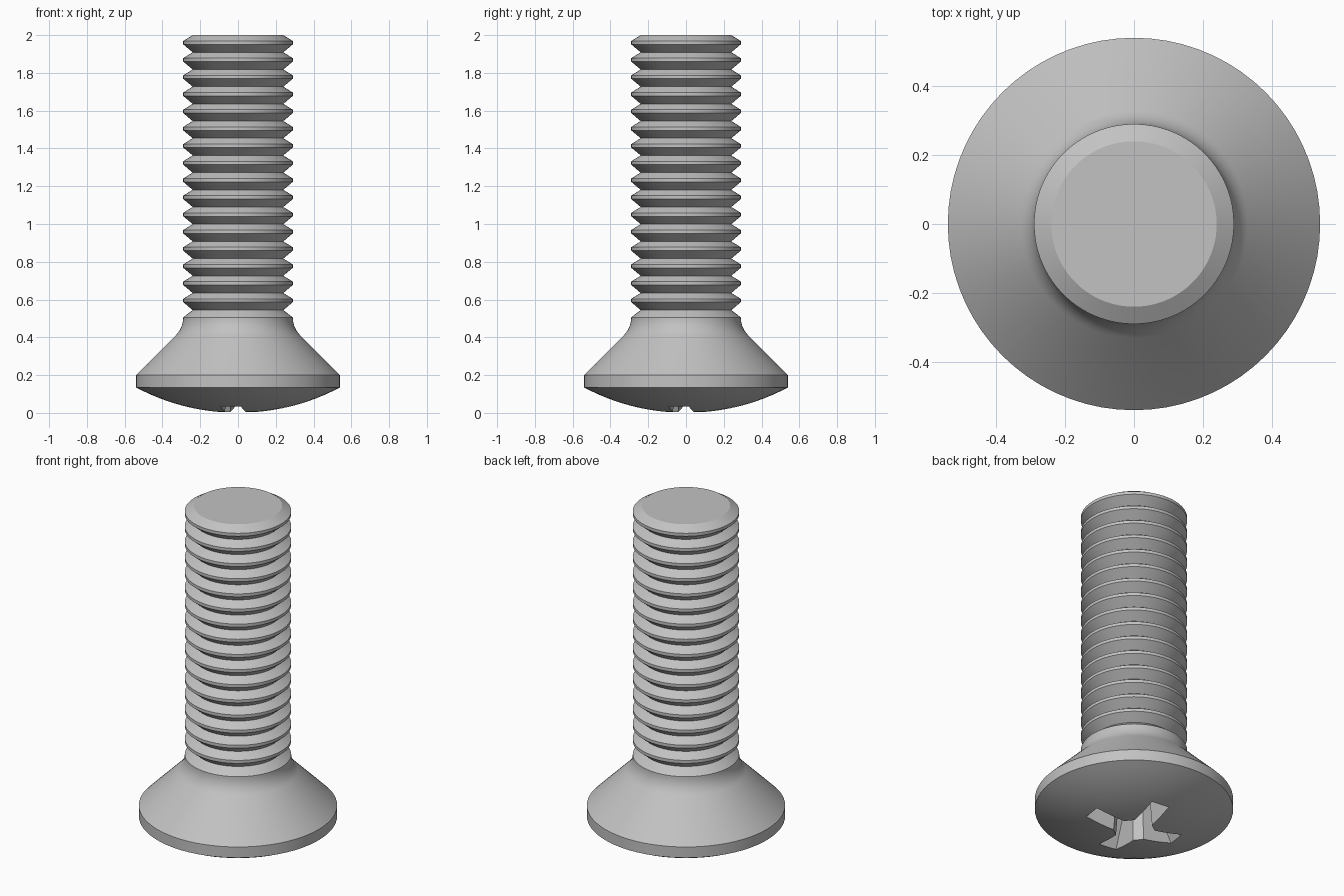
import bpy, bmesh, math

cube = bpy.data.objects.get("Cube")
if cube:
    bpy.data.objects.remove(cube, do_unlink=True)

steel = bpy.data.materials.new("grey_steel")
steel.use_nodes = True
GREY = (0.54, 0.54, 0.54, 1)
steel.diffuse_color = GREY
steel.node_tree.nodes["Principled BSDF"].inputs["Base Color"].default_value = GREY

SEGMENTS = 72
CREST, ROOT = 0.29, 0.24        # thread radii
HEAD_TOP, RIM_R = 0.506, 0.54
RIM_LOW, RIM_HIGH = 0.135, 0.2


def add_object(name, bm):
    bmesh.ops.recalc_face_normals(bm, faces=bm.faces)
    mesh = bpy.data.meshes.new(name)
    bm.to_mesh(mesh)
    bm.free()
    mesh.materials.append(steel)
    obj = bpy.data.objects.new(name, mesh)
    bpy.context.collection.objects.link(obj)
    return obj


def lathe(name, profile):
    """Spin a (radius, height) profile around the z axis."""
    bm = bmesh.new()
    verts = [bm.verts.new((r, 0, z)) for r, z in profile]
    edges = [bm.edges.new(pair) for pair in zip(verts, verts[1:])]
    bmesh.ops.spin(bm, geom=verts + edges, cent=(0, 0, 0), axis=(0, 0, 1),
                   angle=math.tau, steps=SEGMENTS, use_duplicate=False)
    bmesh.ops.remove_doubles(bm, verts=bm.verts, dist=1e-5)
    return add_object(name, bm)


def select_only(obj):
    bpy.ops.object.select_all(action='DESELECT')
    obj.select_set(True)
    bpy.context.view_layer.objects.active = obj


# Head: domed face, straight rim, countersunk cone and fillet under the shaft
dome_r = (RIM_R ** 2 + RIM_LOW ** 2) / (2 * RIM_LOW)
sweep = math.asin(RIM_R / dome_r)
profile = []
for i in range(13):
    a = sweep * i / 12
    profile.append((dome_r * math.sin(a), dome_r * (1 - math.cos(a))))
profile.append((RIM_R, RIM_HIGH))
fillet = 0.135
for i in range(9):
    a = math.radians(45) * (1 - i / 8)
    profile.append((CREST + fillet * (1 - math.cos(a)), HEAD_TOP - fillet * math.sin(a)))
profile.append((0, HEAD_TOP))
head = lathe("head", profile)

# Shaft: stacked thread ridges ending in a flat tip
RIDGES, PITCH = 16, 0.091
profile = [(CREST, HEAD_TOP)]
for i in range(RIDGES):
    z = 2 - PITCH * (RIDGES - i)
    profile += [(ROOT, z), (CREST, z + 0.042), (CREST, z + 0.06)]
profile += [(ROOT, 2), (0, 2)]
shaft = lathe("threaded_shaft", profile)


# Cross recess: tapered four-armed cutter, turned slightly about the axis
def cross_outline(bm, reach, inner, half, z):
    ring = []
    for k in range(4):
        turn = math.radians(90 * k - 8)
        c, s = math.cos(turn), math.sin(turn)
        for x, y in ((inner, -half), (reach, -half), (reach, half), (inner, half)):
            ring.append(bm.verts.new((x * c - y * s, x * s + y * c, z)))
    return ring


bm = bmesh.new()
low = cross_outline(bm, 0.315, 0.1, 0.058, -0.05)
high = cross_outline(bm, 0.15, 0.08, 0.043, 0.27)
tip = bm.verts.new((0, 0, 0.32))
bm.faces.new(low)
for i in range(len(low)):
    j = (i + 1) % len(low)
    bm.faces.new((low[i], low[j], high[j], high[i]))
    bm.faces.new((high[i], high[j], tip))
cutter = add_object("recess_cutter", bm)
cutter.hide_render = True

cut = head.modifiers.new("cross_recess", 'BOOLEAN')
cut.operation = 'DIFFERENCE'
cut.solver = 'EXACT'
cut.object = cutter
select_only(head)
bpy.ops.object.modifier_apply(modifier=cut.name)
bpy.data.objects.remove(cutter, do_unlink=True)

for obj in (head, shaft):
    select_only(obj)
    bpy.ops.object.shade_smooth_by_angle(angle=math.radians(25))
